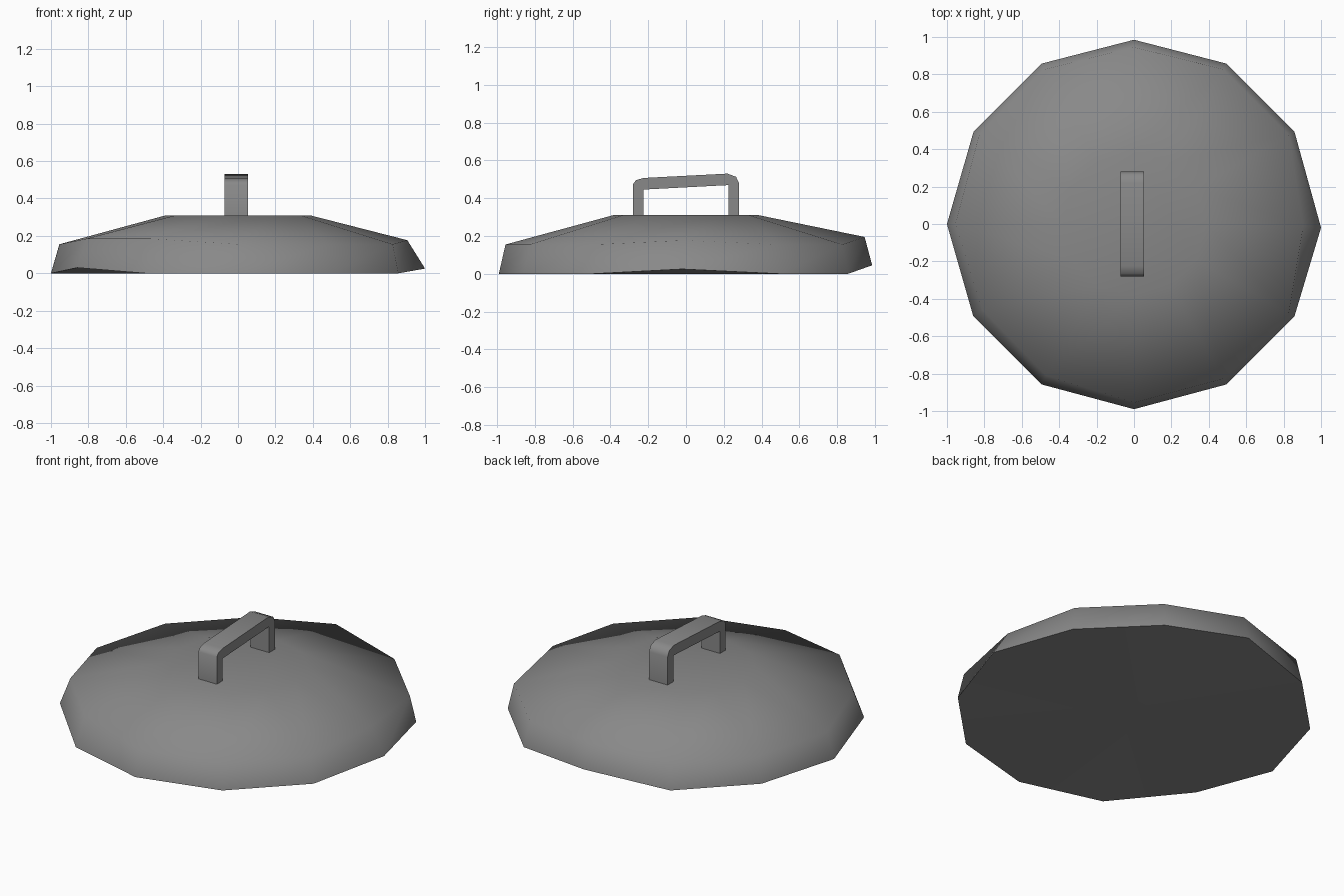
import bpy, bmesh, math

if "Cube" in bpy.data.objects:
    bpy.data.objects.remove(bpy.data.objects["Cube"])

grey = bpy.data.materials.new("dark_metal_grey")
grey.diffuse_color = (0.25, 0.25, 0.25, 1)
grey.use_nodes = True
grey.node_tree.nodes["Principled BSDF"].inputs["Base Color"].default_value = grey.diffuse_color


def finish(bm, name, angle):
    bmesh.ops.recalc_face_normals(bm, faces=bm.faces)
    mesh = bpy.data.meshes.new(name)
    bm.to_mesh(mesh)
    bm.free()
    mesh.materials.append(grey)
    ob = bpy.data.objects.new(name, mesh)
    bpy.context.collection.objects.link(ob)
    bpy.ops.object.select_all(action='DESELECT')
    ob.select_set(True)
    bpy.context.view_layer.objects.active = ob
    bpy.ops.object.shade_smooth_by_angle(angle=math.radians(angle))
    return ob


# Lid: three twelve-sided rings, with a few dented corners
SIDES = 12
rings = [(0.99, 0.0), (0.955, 0.155), (0.385, 0.31)]
dents = {  # (ring, corner): exact position
    (0, 0): (1.0, -0.02, 0.025),
    (0, 3): (0.0, 0.985, 0.045),
    (0, 6): (-1.0, 0.0, 0.0),
    (0, 7): (-0.86, -0.49, 0.03),
    (1, 0): (0.905, -0.01, 0.177),
    (1, 3): (0.0, 0.945, 0.195),
    (1, 7): (-0.81, -0.46, 0.185),
    (1, 8): (-0.47, -0.81, 0.185),
}
bm = bmesh.new()
loops = []
for r, (radius, z) in enumerate(rings):
    loop = []
    for i in range(SIDES):
        a = math.tau * i / SIDES
        p = dents.get((r, i), (radius * math.cos(a), radius * math.sin(a), z))
        loop.append(bm.verts.new(p))
    loops.append(loop)
for lower, upper in zip(loops, loops[1:]):
    for i in range(SIDES):
        j = (i + 1) % SIDES
        bm.faces.new((lower[i], lower[j], upper[j], upper[i]))
bm.faces.new(loops[-1])
# Closed underside as a fan
centre = bm.verts.new((0, 0, 0))
for i in range(SIDES):
    bm.faces.new((centre, loops[0][(i + 1) % SIDES], loops[0][i]))
finish(bm, "lid", 75)

# Handle: bent flat bar, its outer and inner outlines joined and given width
outer = [(-0.28, 0.30), (-0.28, 0.475), (-0.265, 0.495), (-0.225, 0.507),
         (0.22, 0.53), (0.265, 0.513), (0.28, 0.48), (0.28, 0.30)]
inner = [(-0.225, 0.30), (-0.225, 0.44), (-0.225, 0.445), (-0.22, 0.446),
         (0.22, 0.469), (0.225, 0.469), (0.225, 0.464), (0.225, 0.30)]
bm = bmesh.new()
rows = []
for (yo, zo), (yi, zi) in zip(outer, inner):
    rows.append([bm.verts.new(p) for p in (
        (-0.072, yo, zo), (0.053, yo, zo), (0.053, yi, zi), (-0.072, yi, zi))])
for a, b in zip(rows, rows[1:]):
    for k in range(4):
        n = (k + 1) % 4
        bm.faces.new((a[k], a[n], b[n], b[k]))
bm.faces.new(rows[0])
bm.faces.new(rows[-1])
finish(bm, "handle", 50)
